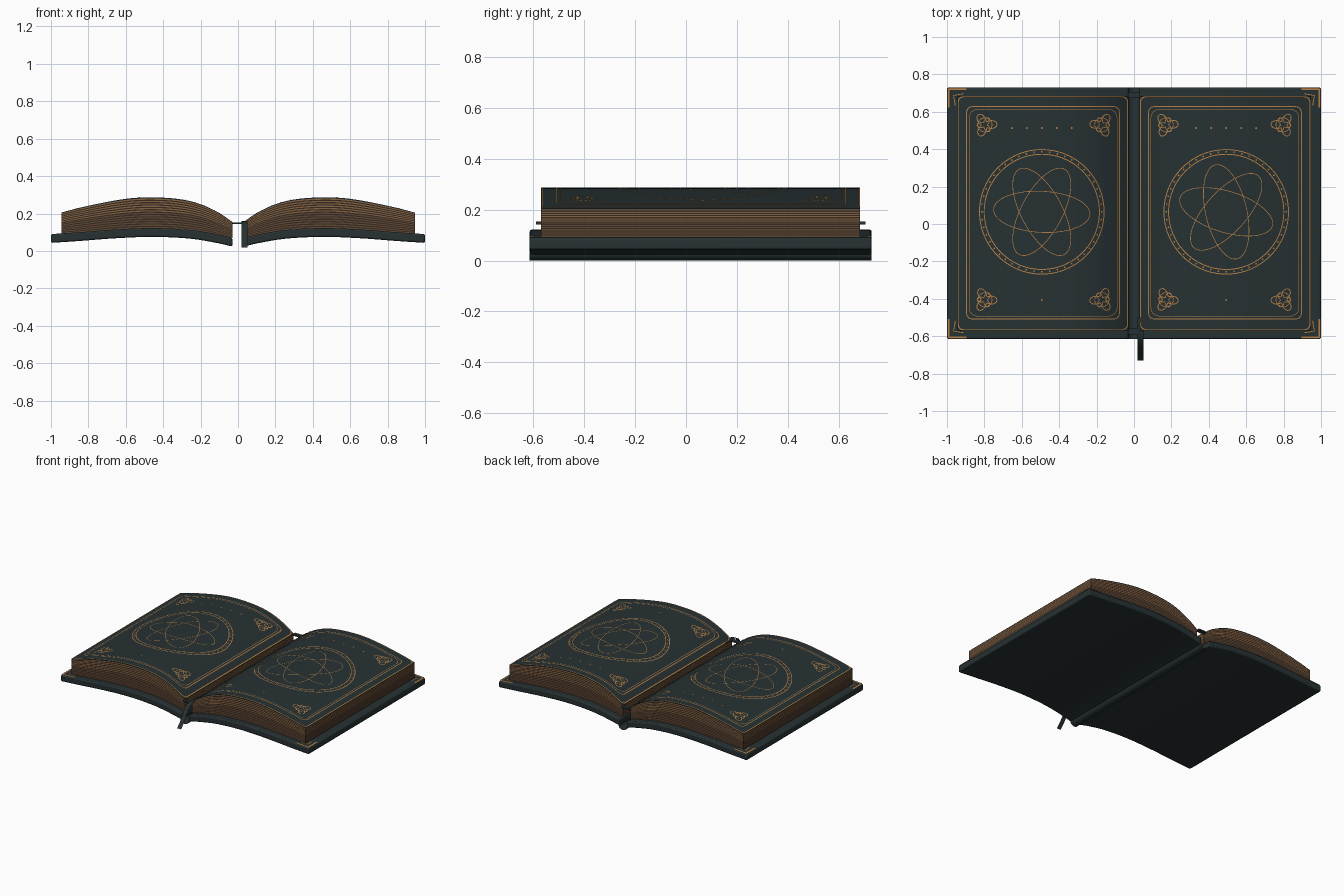
import bpy, bmesh, math
from mathutils import Vector

if "Cube" in bpy.data.objects:
    bpy.data.objects.remove(bpy.data.objects["Cube"])


def material(name, rgb):
    m = bpy.data.materials.new(name)
    m.use_nodes = True
    m.diffuse_color = (*rgb, 1)
    bsdf = m.node_tree.nodes["Principled BSDF"]
    bsdf.inputs["Base Color"].default_value = (*rgb, 1)
    bsdf.inputs["Roughness"].default_value = 0.7
    return m


LEATHER = material("dark green leather", (0.020, 0.031, 0.033))
GOLD = material("gold", (0.48, 0.22, 0.06))
TAN = material("tan paper", (0.24, 0.125, 0.052))
BROWN = material("brown paper", (0.12, 0.065, 0.035))
SHADE = material("dark paper", (0.035, 0.021, 0.014))


# Smooth height profile through a few (x, z) points
def profile(pts):
    def height(x):
        x = abs(x)
        i = 0
        while i < len(pts) - 2 and x > pts[i + 1][0]:
            i += 1
        (x0, z0), (x1, z1) = pts[i], pts[i + 1]
        def slope(k):
            a, b = pts[max(k - 1, 0)], pts[min(k + 1, len(pts) - 1)]
            return (b[1] - a[1]) / (b[0] - a[0])
        h = x1 - x0
        t = (x - x0) / h
        return ((2*t**3 - 3*t**2 + 1) * z0 + (t**3 - 2*t**2 + t) * h * slope(i)
                + (3*t**2 - 2*t**3) * z1 + (t**3 - t**2) * h * slope(i + 1))
    return height


cover_top = profile([(0.03, 0.07), (0.1, 0.087), (0.25, 0.112), (0.45, 0.122),
                     (0.65, 0.115), (0.85, 0.1), (1.0, 0.09)])
page_top = profile([(0.03, 0.155), (0.1, 0.203), (0.2, 0.25), (0.3, 0.275),
                    (0.43, 0.286), (0.56, 0.283), (0.7, 0.262), (0.85, 0.23), (0.945, 0.205)])


def cover_bottom(x):
    return cover_top(x) - 0.047


def finish(name, bm, mats, smooth=True):
    me = bpy.data.meshes.new(name)
    bm.to_mesh(me)
    bm.free()
    for m in mats:
        me.materials.append(m)
    ob = bpy.data.objects.new(name, me)
    bpy.context.collection.objects.link(ob)
    if smooth:
        bpy.context.view_layer.objects.active = ob
        bpy.ops.object.select_all(action='DESELECT')
        ob.select_set(True)
        bpy.ops.object.shade_smooth_by_angle(angle=math.radians(40))
    return ob


# Curved block of stacked layers between two height profiles
def slab(name, side, x0, x1, y0, y1, low, high, layers, mats, rule):
    bm = bmesh.new()
    n = 28
    xs = [x0 + (x1 - x0) * i / n for i in range(n + 1)]
    def sheet(y):
        return [[bm.verts.new((side * x, y, low(x) + (high(x) - low(x)) * j / layers))
                 for x in xs] for j in range(layers + 1)]
    f, b = sheet(y0), sheet(y1)
    def quad(mat, *vs):
        bm.faces.new(vs).material_index = mat
    for j in range(layers):
        m = rule(j)
        for i in range(n):
            quad(m, f[j][i], f[j][i+1], f[j+1][i+1], f[j+1][i])
            quad(m, b[j][i], b[j+1][i], b[j+1][i+1], b[j][i+1])
        for i in (0, n):
            quad(m, f[j][i], b[j][i], b[j+1][i], f[j+1][i])
    for i in range(n):
        quad(0, f[0][i], b[0][i], b[0][i+1], f[0][i+1])
        quad(0, f[-1][i], f[-1][i+1], b[-1][i+1], b[-1][i])
    bmesh.ops.recalc_face_normals(bm, faces=bm.faces[:])
    return finish(name, bm, mats)


# Thin flat line laid on a curved surface
def stroke(bm, pts, width, surface, closed=True):
    pts = [Vector(p) for p in pts]
    n = len(pts)
    pairs = []
    for i, p in enumerate(pts):
        a = pts[i - 1] if closed or i else p
        b = pts[(i + 1) % n] if closed or i < n - 1 else p
        d = (b - a).normalized() * width / 2
        pairs.append([bm.verts.new((q.x, q.y, surface(q.x) + 0.0018))
                      for q in (p + Vector((-d.y, d.x)), p - Vector((-d.y, d.x)))])
    for i in range(n if closed else n - 1):
        (a, b), (c, d) = pairs[i], pairs[(i + 1) % n]
        face = bm.faces.new((a, b, d, c))
        face.normal_update()
        if face.normal.z < 0:
            face.normal_flip()


def ellipse(cx, cy, a, b, deg=0, n=64):
    r = math.radians(deg)
    out = []
    for k in range(n):
        t = math.tau * k / n
        u, v = a * math.cos(t), b * math.sin(t)
        out.append((cx + u * math.cos(r) - v * math.sin(r), cy + u * math.sin(r) + v * math.cos(r)))
    return out


# Rectangle with rounded corners and subdivided sides
def frame(x0, x1, y0, y1, r):
    corners = [(x1 - r, y1 - r), (x0 + r, y1 - r), (x0 + r, y0 + r), (x1 - r, y0 + r)]
    arc = [(cx + r * math.cos(math.radians(90 * q + 22.5 * s)),
            cy + r * math.sin(math.radians(90 * q + 22.5 * s)))
           for q, (cx, cy) in enumerate(corners) for s in range(5)]
    out = []
    for i, p in enumerate(arc):
        a, b = Vector(p), Vector(arc[(i + 1) % len(arc)])
        steps = max(1, int((b - a).length / 0.035))
        out += [a.lerp(b, s / steps) for s in range(steps)]
    return out


def trefoil(cx, cy, size, turn):
    return [(cx + size * (0.65 + 0.35 * math.cos(3 * t)) * math.cos(t + turn),
             cy + size * (0.65 + 0.35 * math.cos(3 * t)) * math.sin(t + turn))
            for t in (math.tau * k / 36 for k in range(36))]


PAPER = [LEATHER, TAN, BROWN, SHADE]
LAYERS = 26


# Paper edges alternate, lighter towards the top
def paper_rule(j):
    if j == LAYERS - 1:
        return 0
    if j % 2:
        return 3
    return 1 if j > 12 else 2


CY = 0.065
for side, label in ((-1, "right"), (1, "left")):
    # Cover board
    board = slab(label + "_cover", side, 0.03, 1.0, -0.615, 0.73, cover_bottom, cover_top,
                 1, [LEATHER], lambda j: 0)
    bev = board.modifiers.new("rounded edges", 'BEVEL')
    bev.width, bev.segments = 0.008, 2
    bev.limit_method, bev.angle_limit = 'ANGLE', math.radians(50)

    # Page block
    slab(label + "_pages", side, 0.03, 0.945, -0.57, 0.685, cover_top, page_top,
         LAYERS, PAPER, paper_rule)

    # Gold borders
    bm = bmesh.new()
    for x0, x1, y0, y1, r, w in ((0.034, 0.941, -0.566, 0.681, 0.03, 0.006),
                                 (0.078, 0.895, -0.508, 0.628, 0.03, 0.005),
                                 (0.09, 0.882, -0.493, 0.613, 0.045, 0.003)):
        stroke(bm, [(side * p.x, p.y) for p in frame(x0, x1, y0, y1, r)], w, page_top)
    finish(label + "_page_borders", bm, [GOLD], False)

    # Central ring with ticks and crossing orbits
    bm = bmesh.new()
    cx = side * 0.493
    for radius in (0.333, 0.308):
        stroke(bm, ellipse(cx, CY, radius, radius, n=96), 0.005, page_top)
    for k in range(48):
        a = math.tau * k / 48
        stroke(bm, [(cx + r * math.cos(a), CY + r * math.sin(a)) for r in (0.316, 0.325)],
               0.007, page_top, False)
    for deg in ((-3, 62, 118) if side < 0 else (-17, 48, 103)):
        stroke(bm, ellipse(cx, CY, 0.258, 0.11, deg), 0.0035, page_top)
    finish(label + "_emblem", bm, [GOLD], False)

    # Corner knots and dots
    bm = bmesh.new()
    for x in (0.172, 0.797):
        for y in (0.53, -0.405):
            turn = math.atan2(y - CY, side * (x - 0.493))
            stroke(bm, trefoil(side * x, y, 0.065, turn), 0.005, page_top)
            stroke(bm, trefoil(side * x, y, 0.042, turn + math.pi), 0.004, page_top)
            stroke(bm, ellipse(side * x, y, 0.038, 0.038, n=24), 0.004, page_top)
    for x, y in [(0.333 + 0.08 * k, 0.513) for k in range(5)] + [(0.493, -0.407)]:
        stroke(bm, ellipse(side * x, y, 0.003, 0.003, n=6), 0.005, page_top)
    finish(label + "_corner_knots", bm, [GOLD], False)

    # Gold corner brackets on the cover
    bm = bmesh.new()
    for y, d in ((0.722, -1), (-0.607, 1)):
        stroke(bm, [(side * x, y) for x in (0.895, 0.94, 0.992)], 0.012, cover_top, False)
        stroke(bm, [(side * 0.992, y + d * t) for t in (0, 0.1)], 0.012, cover_top, False)
        stroke(bm, [(side * 0.955, y + d * 0.09), (side * 0.965, y + d * 0.035),
                    (side * 0.91, y + d * 0.025)], 0.005, cover_top, False)
    finish(label + "_cover_corners", bm, [GOLD], False)


# Sheet swept from a path of edge pairs
def sheet(name, pairs, mat):
    bm = bmesh.new()
    rows = [[bm.verts.new(p) for p in pair] for pair in pairs]
    for (a, b), (c, d) in zip(rows, rows[1:]):
        bm.faces.new((a, b, d, c))
    finish(name, bm, [mat])


# Rounded spine sheet
spine = [math.pi * k / 10 for k in range(11)]
sheet("spine", [((-0.034 * math.cos(a), 0.73, 0.03 - 0.03 * math.sin(a)),
                 (-0.034 * math.cos(a), -0.615, 0.03 - 0.03 * math.sin(a))) for a in spine], LEATHER)

# Bookmark ribbon falling over the front edge
path = [(-0.5, 0.16), (-0.6, 0.157), (-0.635, 0.14), (-0.665, 0.1), (-0.695, 0.055), (-0.73, 0.018)]
sheet("bookmark", [((0.02, y, z), (0.052, y, z)) for y, z in path], LEATHER)

# Head bands bridging the two page blocks
for label, y in (("front", -0.575), ("back", 0.69)):
    bm = bmesh.new()
    bmesh.ops.create_cube(bm, size=1)
    for v in bm.verts:
        v.co = (v.co.x * 0.064, y + v.co.y * 0.03, 0.148 + v.co.z * 0.01)
    finish(label + "_head_band", bm, [LEATHER], False)
